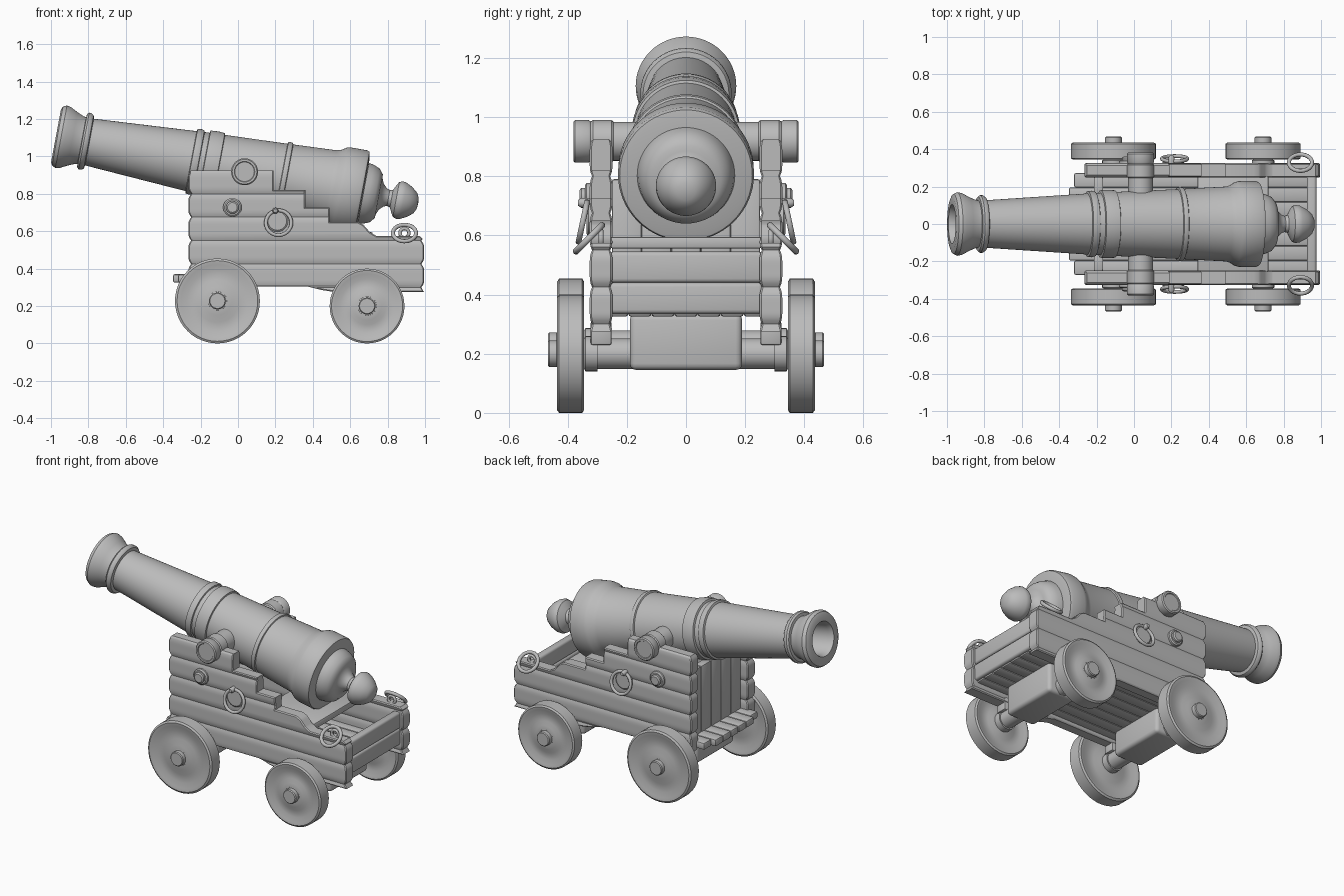
import bpy, bmesh, math
from mathutils import Vector, Matrix

cube = bpy.data.objects.get("Cube")
if cube:
    bpy.data.objects.remove(cube, do_unlink=True)

grey = bpy.data.materials.new("plain grey")
grey.use_nodes = True
COLOUR = (0.5, 0.5, 0.5, 1)
grey.diffuse_color = COLOUR
grey.node_tree.nodes["Principled BSDF"].inputs["Base Color"].default_value = COLOUR


def finish(name, bm, matrix=Matrix(), angle=35):
    bmesh.ops.recalc_face_normals(bm, faces=bm.faces)
    for f in bm.faces:
        f.smooth = True
    mesh = bpy.data.meshes.new(name)
    bm.to_mesh(mesh)
    bm.free()
    mesh.set_sharp_from_angle(angle=math.radians(angle))
    mesh.materials.append(grey)
    obj = bpy.data.objects.new(name, mesh)
    obj.matrix_world = matrix
    bpy.context.collection.objects.link(obj)
    return obj


def lathe(name, profile, origin, axis, steps=48):
    """Spin (radius, distance along axis) points around an axis."""
    bm = bmesh.new()
    verts = [bm.verts.new((r, 0, h)) for r, h in profile]
    edges = [bm.edges.new(p) for p in zip(verts, verts[1:])]
    bmesh.ops.spin(bm, geom=verts + edges, cent=(0, 0, 0), axis=(0, 0, 1),
                   angle=math.tau, steps=steps, use_merge=True)
    bmesh.ops.remove_doubles(bm, verts=bm.verts, dist=1e-5)
    turn = Vector(axis).to_track_quat('Z', 'Y').to_matrix().to_4x4()
    return finish(name, bm, Matrix.Translation(origin) @ turn)


def box(name, low, high, bevel=0.01, segments=2):
    low, high = Vector(low), Vector(high)
    bm = bmesh.new()
    bmesh.ops.create_cube(bm, size=1)
    for v in bm.verts:
        v.co = (low + high) / 2 + v.co * (high - low)
    bmesh.ops.bevel(bm, geom=bm.edges[:], offset=bevel, segments=segments,
                    profile=0.5, affect='EDGES')
    return finish(name, bm)


def ring(name, centre, radius, thickness, turn):
    bm = bmesh.new()
    loop = []
    for i in range(10):
        a = math.tau * i / 10
        loop.append(bm.verts.new((radius + thickness * math.cos(a), 0, thickness * math.sin(a))))
    edges = [bm.edges.new((loop[i - 1], loop[i])) for i in range(10)]
    bmesh.ops.spin(bm, geom=loop + edges, cent=(0, 0, 0), axis=(0, 0, 1),
                   angle=math.tau, steps=32, use_merge=True)
    bmesh.ops.remove_doubles(bm, verts=bm.verts, dist=1e-5)
    return finish(name, bm, Matrix.Translation(centre) @ Matrix.Rotation(turn, 4, 'X'), 80)


# Barrel: bore, flared muzzle, rings, breech band and rounded knob
MUZZLE = Vector((-0.973, 0, 1.11))
AXIS = Vector((0.983, 0, -0.184)).normalized()
barrel = [(0, .5), (.09, .5), (.095, .03), (.105, 0), (.143, 0), (.160, .008), (.170, .028),
          (.166, .05), (.145, .09), (.13, .125), (.127, .14), (.145, .142), (.154, .152),
          (.154, .165), (.145, .178), (.127, .182), (.163, .735), (.176, .738), (.178, .76),
          (.174, .775), (.166, .778), (.167, .805), (.180, .808), (.183, .85), (.180, .885),
          (.171, .888), (.186, 1.225), (.195, 1.228), (.198, 1.24), (.195, 1.253),
          (.188, 1.256), (.2, 1.49), (.208, 1.515), (.224, 1.54), (.229, 1.56), (.230, 1.65),
          (.224, 1.664), (.205, 1.668), (.165, 1.672), (.160, 1.7), (.145, 1.735),
          (.118, 1.756), (.1, 1.757), (.07, 1.77), (.05, 1.79), (.043, 1.808), (.048, 1.825),
          (.075, 1.838), (.095, 1.85), (.102, 1.868), (.098, 1.89), (.08, 1.925),
          (.055, 1.955), (.03, 1.967), (0, 1.97)]
lathe("barrel", barrel, MUZZLE, AXIS, 64)

for side, word in ((1, "left"), (-1, "right")):
    lathe(f"{word}_trunnion", [(.066, .1), (.066, .245), (.072, .252), (.072, .315),
          (.067, .322), (.072, .33), (.072, .375), (.066, .381), (.055, .381), (.052, .377),
          (0, .377)], (.035, 0, .918), (0, side, 0), 32)

# Stepped side cheeks made of stacked, rounded planks
CHEEK = [(-.265, .925), (.19, .925), (.19, .82), (.36, .82), (.36, .727), (.49, .727),
         (.49, .65), (.64, .65), (.67, .635), (.705, .595), (.74, .575), (.97, .575),
         (.995, .56), (.995, .275), (.515, .275), (.45, .285), (.37, .305), (-.265, .305)]
PLANK = .125


def groove(z):
    t = ((z - .30) / PLANK) % 1
    return max(0, abs(2 * t - 1) - .45) ** 2 * 3.3


def cheek(name, side):
    bm = bmesh.new()
    face = bm.faces.new([bm.verts.new((x, -.0385, z)) for x, z in CHEEK])
    new = bmesh.ops.extrude_face_region(bm, geom=[face])["geom"]
    for v in new:
        if isinstance(v, bmesh.types.BMVert):
            v.co.y = .0385
    caps = [e for e in bm.edges if abs(e.verts[0].co.y - e.verts[1].co.y) < 1e-6]
    bmesh.ops.bevel(bm, geom=caps, offset=.006, segments=1, affect='EDGES')
    for i in range(52):
        bmesh.ops.bisect_plane(bm, geom=bm.verts[:] + bm.edges[:] + bm.faces[:],
                               plane_co=(0, 0, .3 + i * PLANK / 10), plane_no=(0, 0, 1))
    for v in bm.verts:
        g = groove(v.co.z)
        v.co.y *= 1 - .2 * g
        if v.co.x < -.25:
            v.co.x += .015 * g
        elif v.co.x > .98:
            v.co.x -= .015 * g
    return finish(name, bm, Matrix.Translation((0, side * .287, 0)))


# Wheel outline with dished faces
def wheel(name, x, radius, side):
    half = .046
    face = [(.05, half), (.075, half - .002), (radius * .5, half - .012),
            (radius * .72, half - .014), (radius * .86, half - .003),
            (radius * .95, half), (radius, half - .007)]
    profile = face + [(r, -h) for r, h in reversed(face)]
    lathe(name, profile, (x, side * .39, radius), (0, side, 0))
    lathe(name + "_pin", [(0, .3), (.06, .3), (.06, .34), (.05, .345), (.05, .436), (.045, .437),
          (.045, .462), (.04, .467), (0, .467)], (x, 0, radius), (0, side, 0), 24)


for side, word in ((1, "left"), (-1, "right")):
    cheek(f"{word}_cheek", side)
    wheel(f"{word}_front_wheel", -.11, .227, side)
    wheel(f"{word}_rear_wheel", .69, .2, side)
    # Bolt, ring plate, rings and their eyes
    lathe(f"{word}_bolt", [(.05, 0), (.05, .018), (.042, .024), (.034, .024), (.034, .036),
          (.026, .042), (0, .042)], (-.03, side * .318, .727), (0, side, 0), 24)
    lathe(f"{word}_ring_plate", [(.058, 0), (.058, .012), (.05, .018), (0, .018)],
          (.21, side * .318, .655), (0, side, 0), 24)
    ring(f"{word}_side_ring", (.217, side * .349, .645), .068, .010, side * math.radians(-78))
    lathe(f"{word}_side_eye", [(.016, 0), (.016, .03), (.01, .04), (0, .04)],
          (.2, side * .325, .71), (0, side, 0), 16)
    ring(f"{word}_rear_ring", (.89, side * .328, .59), .062, .011, side * math.radians(-45))
    ring(f"{word}_rear_eye", (.89, side * .287, .59), .024, .009, math.radians(90))

# Axles with squared beams
for name, x, z in (("front", -.11, .227), ("rear", .69, .2)):
    lathe(f"{name}_axle", [(0, -.34), (.052, -.34), (.052, .34), (0, .34)], (x, 0, z), (0, 1, 0), 24)
    box(f"{name}_axle_beam", (x - .1, -.19, z - .055), (x + .1, .19, .335), .022, 3)
    for side in (1, -1):
        box(f"{name}_axle_bracket", (x - .06, side * .287 - .035, z + .03),
            (x + .06, side * .287 + .035, .31), .006)

# Floor of lengthwise planks, projecting past the front
for i in range(7):
    y = (i - 3) * .078
    start = -.32 if i in (0, 6) else -.348
    box(f"floor_plank_{i + 1}", (start, y - .039, .325), (.955, y + .039, .37), .01)

# Front wall of upright planks and rear wall of level planks
for i in range(5):
    y = (i - 2) * .1
    box(f"front_wall_plank_{i + 1}", (-.215, y - .05, .36), (-.165, y + .05, .79), .007)
for i in range(2):
    box(f"rear_wall_plank_{i + 1}", (.925, -.26, .335 + i * .105), (.975, .26, .44 + i * .105), .014, 3)

# Bed board under the breech
box("bed_board", (.34, -.255, .555), (.72, .255, .595), .008)
